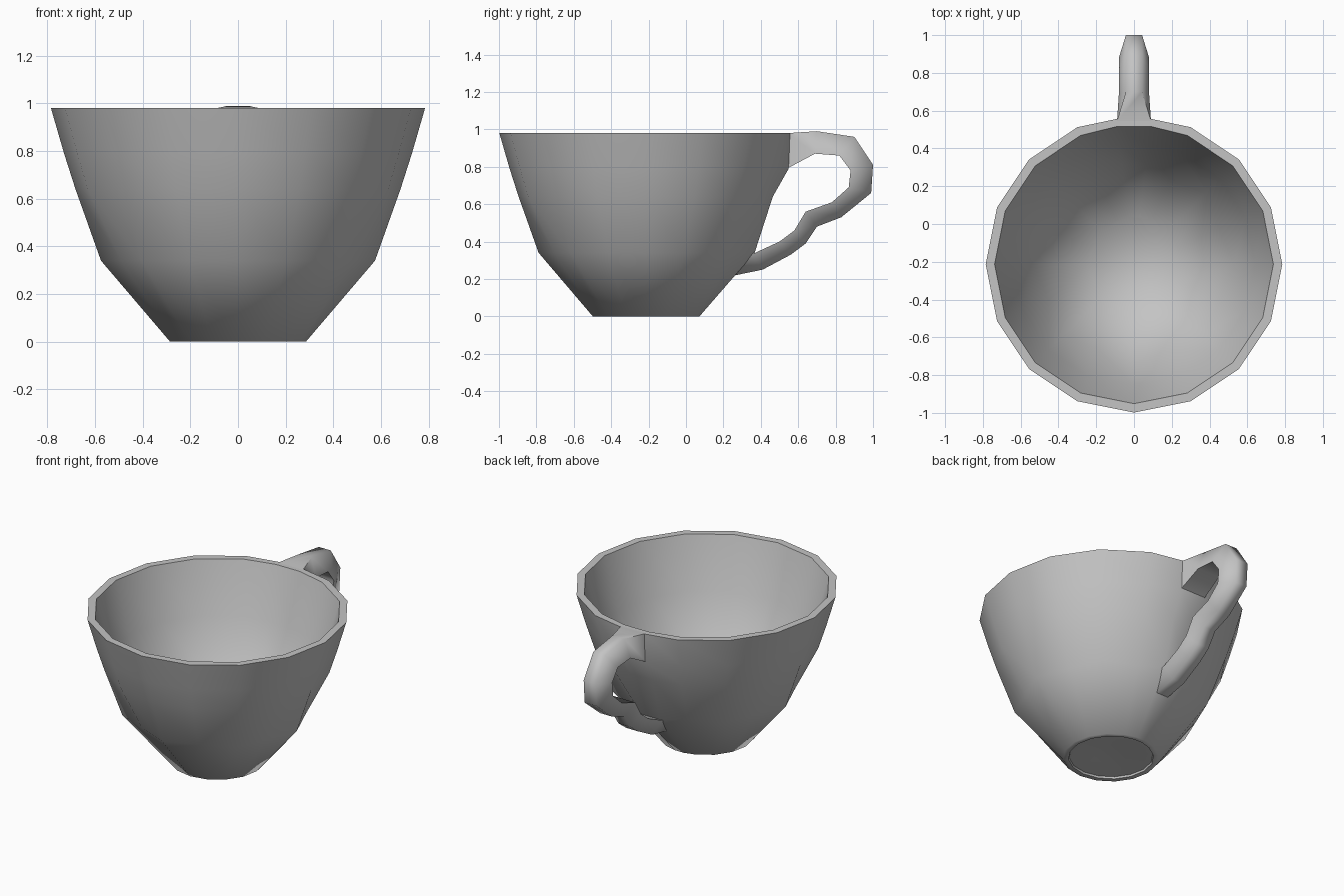
import bpy, bmesh, math

default = bpy.data.objects.get("Cube")
if default:
    bpy.data.objects.remove(default, do_unlink=True)

grey = bpy.data.materials.new("plain_grey")
grey.use_nodes = True
colour = (0.55, 0.55, 0.55, 1)
grey.diffuse_color = colour
grey.node_tree.nodes["Principled BSDF"].inputs["Base Color"].default_value = colour

CENTRE_Y = -0.213


def finish(name, bm, smooth_angle):
    bmesh.ops.recalc_face_normals(bm, faces=bm.faces)
    mesh = bpy.data.meshes.new(name)
    bm.to_mesh(mesh)
    bm.free()
    obj = bpy.data.objects.new(name, mesh)
    bpy.context.collection.objects.link(obj)
    mesh.materials.append(grey)
    bpy.ops.object.select_all(action='DESELECT')
    obj.select_set(True)
    bpy.context.view_layer.objects.active = obj
    bpy.ops.object.shade_smooth_by_angle(angle=math.radians(smooth_angle))


def bridge(bm, a, b):
    for i in range(len(a)):
        j = (i + 1) % len(a)
        bm.faces.new((a[i], a[j], b[j], b[i]))


def cup_ring(bm, radius, z, back, odd=1.0):
    """Sixteen-sided ring with a rear flat; odd scales every other corner inwards."""
    half = radius * 0.118
    points = [(half, back)]
    for i in range(1, 16):
        angle = math.tau * i / 16
        r = radius * odd if i % 2 else radius
        points.append((r * math.sin(angle), r * math.cos(angle)))
    points.append((-half, back))
    return [bm.verts.new((x, y + CENTRE_Y, z)) for x, y in points]


# Cup: hollow foot, outer wall, flat rim, inner wall and floor
# Each ring is radius, height, distance to the rear flat; the waist is eight-sided
OCTAGON = math.cos(math.pi / 8)
bm = bmesh.new()
profile = [(0.1, 0.02, 0.1), (0.21, 0.012, 0.21), (0.25, 0.012, 0.25), (0.254, 0, 0.254),
           (0.285, 0, 0.285), (0.575, 0.34, 0.58, OCTAGON), (0.682, 0.64, 0.677),
           (0.73, 0.79, 0.762), (0.785, 0.98, 0.769),
           (0.738, 0.98, 0.73), (0.64, 0.65, 0.63), (0.53, 0.37, 0.53, OCTAGON),
           (0.25, 0.06, 0.25)]
rings = [cup_ring(bm, *p) for p in profile]
for a, b in zip(rings, rings[1:]):
    bridge(bm, a, b)
bm.faces.new(rings[0])
bm.faces.new(rings[-1])
finish("cup_body", bm, 54)

# Handle: sections broad on the inner side and narrow on the outer side
outer = [(0.545, 0.98), (0.7, 0.99), (0.9, 0.96), (1.0, 0.81), (0.99, 0.66), (0.83, 0.53),
         (0.7, 0.48), (0.64, 0.39), (0.56, 0.33), (0.41, 0.25), (0.24, 0.215)]
inner = [(0.54, 0.79), (0.69, 0.87), (0.82, 0.86), (0.88, 0.78), (0.87, 0.69), (0.78, 0.61),
         (0.64, 0.56), (0.58, 0.46), (0.5, 0.4), (0.37, 0.34), (0.345, 0.335)]
bm = bmesh.new()
sections = []
for i, (o, n) in enumerate(zip(outer, inner)):
    broad, narrow = (0.09, 0.09) if i == 0 else (0.08, 0.043)
    ring = [(narrow, o), (broad, n), (-broad, n), (-narrow, o)]
    sections.append([bm.verts.new((x, y, z)) for x, (y, z) in ring])
for a, b in zip(sections, sections[1:]):
    bridge(bm, a, b)
bm.faces.new(sections[0])
bm.faces.new(sections[-1])
finish("handle", bm, 78)
